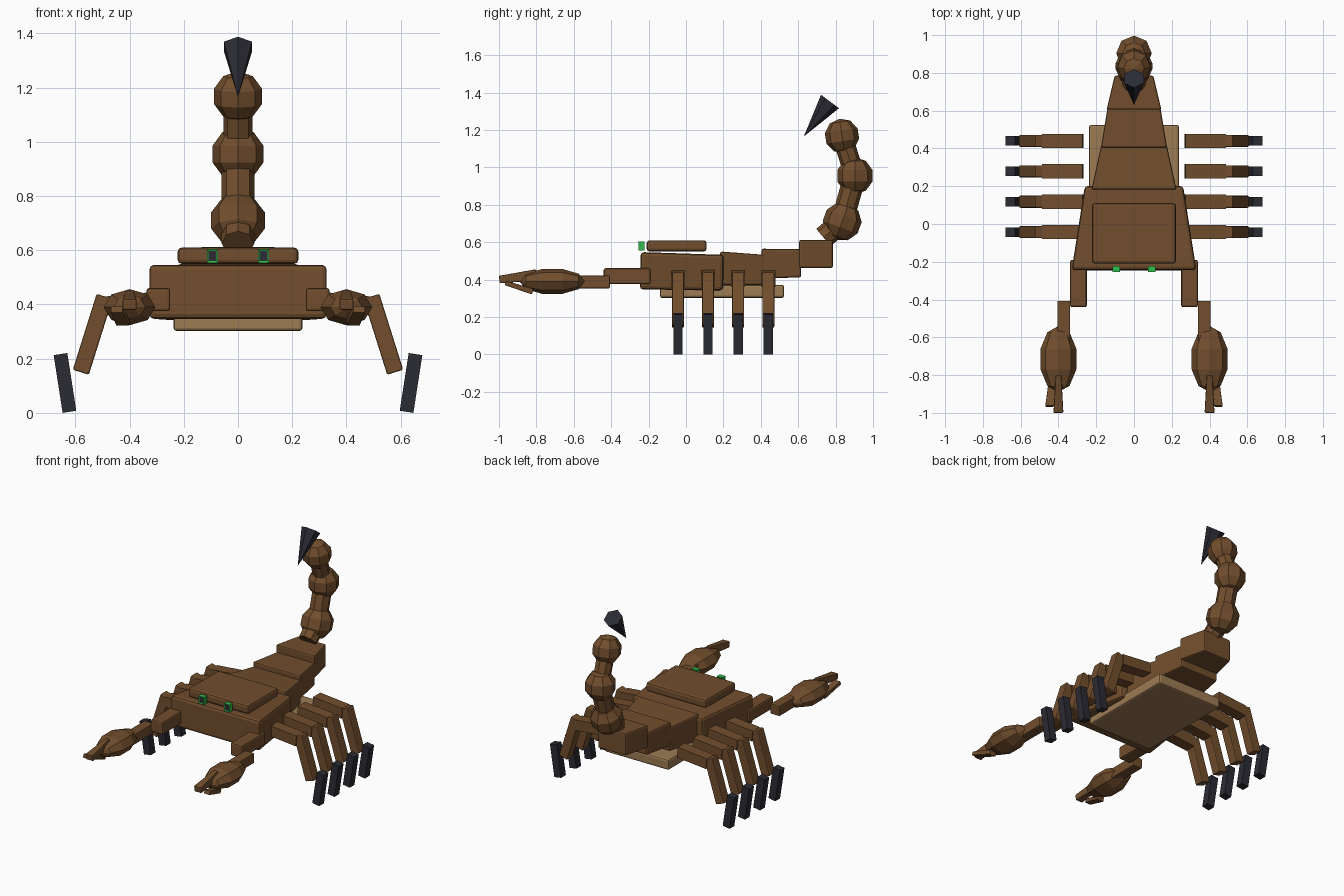
import bpy, bmesh, math
from mathutils import Vector, Matrix

if "Cube" in bpy.data.objects:
    bpy.data.objects.remove(bpy.data.objects["Cube"])


def material(name, rgb):
    m = bpy.data.materials.new(name)
    m.diffuse_color = (*rgb, 1)
    m.use_nodes = True
    m.node_tree.nodes["Principled BSDF"].inputs["Base Color"].default_value = m.diffuse_color
    return m


BROWN = material("brown_shell", (0.165, 0.075, 0.026))
TAN = material("tan_belly", (0.34, 0.2, 0.09))
DARK = material("dark_tip", (0.024, 0.024, 0.034))
GREEN = material("green_eye", (0.03, 0.5, 0.07))


def finish(name, bm, mats, bevel=0):
    """Turn a bmesh into an object, optionally with rounded edges."""
    bmesh.ops.recalc_face_normals(bm, faces=bm.faces)
    me = bpy.data.meshes.new(name)
    bm.to_mesh(me)
    bm.free()
    for m in mats:
        me.materials.append(m)
    ob = bpy.data.objects.new(name, me)
    bpy.context.collection.objects.link(ob)
    if bevel:
        mod = ob.modifiers.new("rounding", 'BEVEL')
        mod.width = bevel
        mod.segments = 2
    return ob


def block(name, a, b, size_a, size_b, mat=BROWN, bevel=0.0, side=(1, 0, 0)):
    """Box from point a to b with (width, thickness) given at each end."""
    a, b = Vector(a), Vector(b)
    side = Vector(side)
    up = side.cross(b - a).normalized()
    bm = bmesh.new()
    rings = []
    for p, (w, t) in ((a, size_a), (b, size_b)):
        rings.append([bm.verts.new(p + side * (w / 2 * i) + up * (t / 2 * j))
                      for i, j in ((-1, -1), (1, -1), (1, 1), (-1, 1))])
    bm.faces.new(rings[0])
    bm.faces.new(rings[1])
    for i in range(4):
        k = (i + 1) % 4
        bm.faces.new((rings[0][i], rings[0][k], rings[1][k], rings[1][i]))
    return finish(name, bm, [mat], bevel)


def ball(name, centre, scale, tilt):
    """Faceted ball, its poles tilted about x."""
    bm = bmesh.new()
    bmesh.ops.create_uvsphere(bm, u_segments=8, v_segments=5, radius=1)
    m = (Matrix.Translation(centre) @ Matrix.Rotation(tilt, 4, 'X')
         @ Matrix.Diagonal((*scale, 1)))
    bmesh.ops.transform(bm, matrix=m, verts=bm.verts)
    return finish(name, bm, [BROWN])


def rod(name, a, b, r1, r2, sides, mat):
    """Cylinder or cone from a to b."""
    a, b = Vector(a), Vector(b)
    d = b - a
    bm = bmesh.new()
    bmesh.ops.create_cone(bm, cap_ends=True, segments=sides, radius1=r1,
                          radius2=r2, depth=d.length)
    rot = Vector((0, 0, 1)).rotation_difference(d).to_matrix().to_4x4()
    bmesh.ops.transform(bm, matrix=Matrix.Translation((a + b) / 2) @ rot,
                        verts=bm.verts)
    return finish(name, bm, [mat])


# Body, back plate and belly
block("body", (0, -0.245, 0.447), (0, 0.2, 0.437), (0.66, 0.2), (0.52, 0.19), bevel=0.018)
block("back_plate", (0, -0.21, 0.58), (0, 0.11, 0.58), (0.445, 0.06), (0.445, 0.06), bevel=0.015)
block("belly_plate", (0, -0.14, 0.337), (0, 0.525, 0.337), (0.476, 0.07), (0.476, 0.07), TAN, 0.012)

# Abdomen segments stepping up to the tail
block("abdomen_1", (0, 0.18, 0.46), (0, 0.42, 0.452), (0.45, 0.18), (0.345, 0.16), bevel=0.01)
block("abdomen_2", (0, 0.405, 0.485), (0, 0.615, 0.487), (0.35, 0.16), (0.28, 0.15), bevel=0.01)
block("abdomen_3", (0, 0.605, 0.537), (0, 0.785, 0.537), (0.29, 0.15), (0.205, 0.15), bevel=0.01)

# Tail joints, links and stinger
joints = [(0, 0.835, 0.71), (0, 0.903, 0.955), (0, 0.834, 1.168)]
for i, (p, r, tilt) in enumerate(zip(joints, (0.104, 0.099, 0.093), (-0.35, 0.0, 0.15))):
    ball(f"tail_joint_{i + 1}", p, (r, r, r), tilt)
links = [(0, 0.735, 0.625)] + joints
for i, r in enumerate((0.06, 0.06, 0.054)):
    rod(f"tail_link_{i + 1}", links[i], links[i + 1], r, r, 8, BROWN)
rod("stinger", (0, 0.77, 1.352), (0, 0.63, 1.165), 0.06, 0.0, 6, DARK)

for s, tag in ((-1, "left"), (1, "right")):
    # Eye: green frame with a dark inset front
    bm = bmesh.new()
    bmesh.ops.create_cube(bm, size=1, matrix=Matrix.Translation((s * 0.094, -0.238, 0.579))
                          @ Matrix.Diagonal((0.042, 0.032, 0.05, 1)))
    bm.normal_update()
    front = [f for f in bm.faces if f.normal.y < -0.9]
    bmesh.ops.inset_region(bm, faces=front, thickness=0.009, depth=-0.003)
    for f in front:
        f.material_index = 1
    finish(f"eye_{tag}", bm, [GREEN, DARK])

    # Claw arm
    block(f"upper_arm_{tag}", (s * 0.294, -0.19, 0.418), (s * 0.294, -0.44, 0.418),
          (0.088, 0.085), (0.088, 0.085), bevel=0.01)
    block(f"forearm_{tag}", (s * 0.372, -0.407, 0.387), (s * 0.372, -0.62, 0.387),
          (0.068, 0.068), (0.068, 0.068), bevel=0.006)
    ball(f"claw_{tag}", (s * 0.4, -0.715, 0.39), (0.1, 0.07, 0.175), math.pi / 2)
    block(f"upper_finger_{tag}", (s * 0.4, -0.8, 0.425), (s * 0.4, -0.998, 0.4),
          (0.03, 0.06), (0.052, 0.04), bevel=0.005)
    block(f"lower_finger_{tag}", (s * 0.425, -0.82, 0.335), (s * 0.447, -0.965, 0.382),
          (0.05, 0.03), (0.045, 0.025), bevel=0.004)

    # Four legs, each with hip, shin and dark foot
    for i, y in enumerate((-0.043, 0.118, 0.279, 0.44)):
        across = (0, 1, 0)
        block(f"hip_{tag}_{i + 1}", (s * 0.27, y, 0.415), (s * 0.485, y, 0.395),
              (0.075, 0.07), (0.075, 0.07), side=across)
        block(f"shin_{tag}_{i + 1}", (s * 0.492, y, 0.43), (s * 0.58, y, 0.15),
              (0.064, 0.062), (0.064, 0.062), bevel=0.006, side=across)
        block(f"foot_{tag}_{i + 1}", (s * 0.655, y, 0.217), (s * 0.622, y, 0.004),
              (0.05, 0.051), (0.05, 0.051), DARK, side=across)
